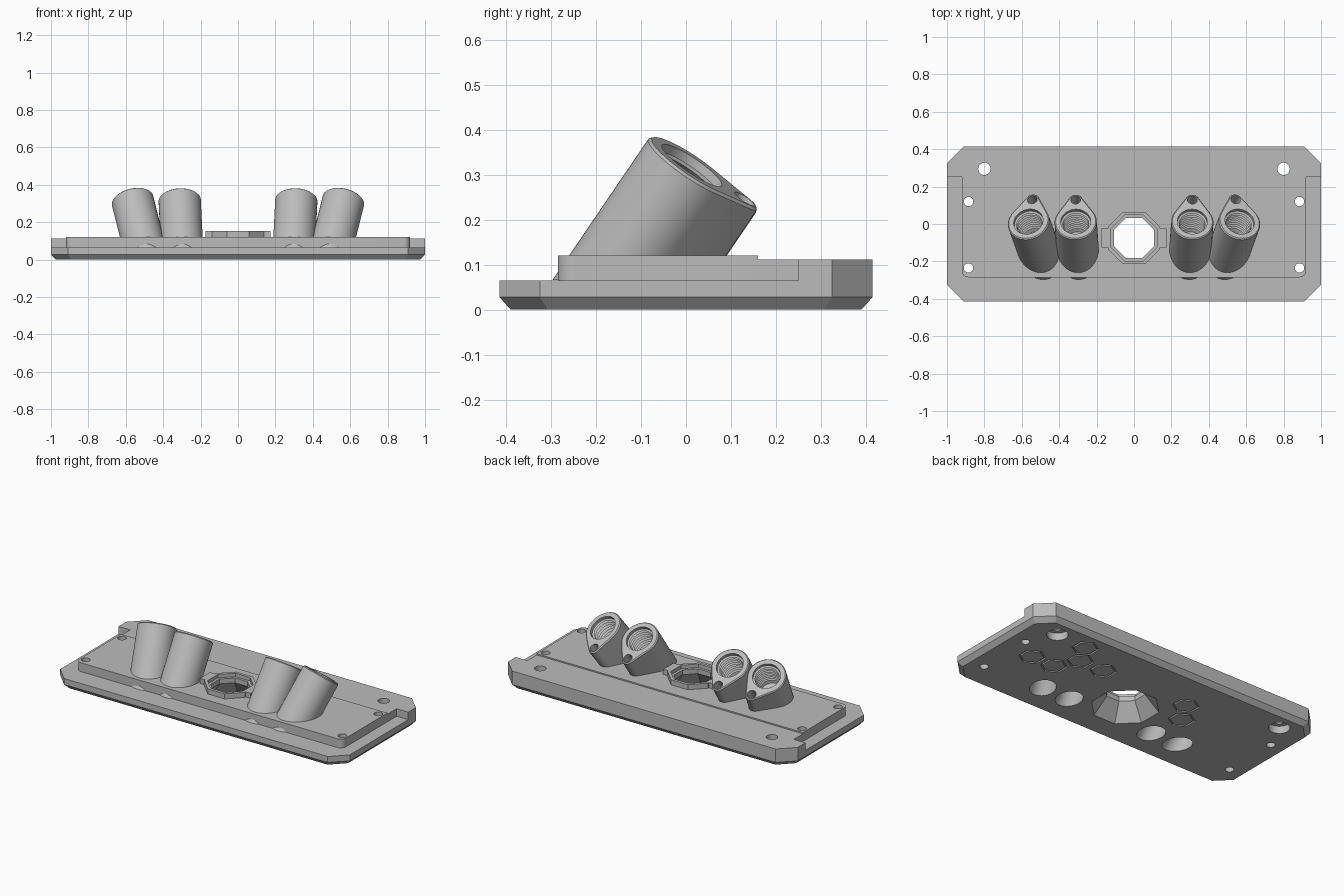
import bpy, bmesh, math
from math import pi, cos, sin
from mathutils import Vector

if "Cube" in bpy.data.objects:
    bpy.data.objects.remove(bpy.data.objects["Cube"], do_unlink=True)

grey = bpy.data.materials.new("matte_grey")
grey.use_nodes = True
grey.diffuse_color = (0.5, 0.5, 0.5, 1)
grey.node_tree.nodes["Principled BSDF"].inputs["Base Color"].default_value = grey.diffuse_color


def loft(name, rings, closed=False):
    """Skin a stack of equal rings, capped at both ends or closed on itself."""
    bm = bmesh.new()
    rows = [[bm.verts.new(p) for p in ring] for ring in rings]
    pairs = list(zip(rows, rows[1:]))
    if closed:
        pairs.append((rows[-1], rows[0]))
    else:
        bm.faces.new(rows[0])
        bm.faces.new(rows[-1])
    for a, b in pairs:
        for i in range(len(a)):
            j = (i + 1) % len(a)
            bm.faces.new((a[i], a[j], b[j], b[i]))
    bmesh.ops.recalc_face_normals(bm, faces=bm.faces)
    mesh = bpy.data.meshes.new(name)
    bm.to_mesh(mesh)
    bm.free()
    obj = bpy.data.objects.new(name, mesh)
    bpy.context.collection.objects.link(obj)
    mesh.materials.append(grey)
    return obj


def prism(name, outline, z0, z1):
    return loft(name, [[(x, y, z) for x, y in outline] for z in (z0, z1)])


def ngon(x, y, z, r, n, turn=0.0):
    return [(x + r * cos(turn + 2 * pi * i / n), y + r * sin(turn + 2 * pi * i / n), z)
            for i in range(n)]


def lathe(name, x, y, profile, n=32, turn=0.0):
    """Upright turned solid from (radius, height) pairs."""
    return loft(name, [ngon(x, y, z, r, n, turn) for r, z in profile])


def octagon(inset):
    x, y, c = 1 - inset, 0.415 - inset, 0.09 - inset * 0.3
    return [(x, c - y), (x, y - c), (x - c, y), (c - x, y),
            (-x, y - c), (-x, c - y), (c - x, -y), (x - c, -y)]


# Base plate with chamfered underside
base = loft("base_plate", [[(x, y, z) for x, y in octagon(i)]
                           for i, z in ((0.025, 0), (0, 0.028), (0, 0.065))])

# Raised deck with rounded front corners
corner = [(0.885 + 0.035 * sin(a), -0.25 - 0.035 * cos(a)) for a in (k * pi / 16 for k in range(9))]
deck = prism("raised_deck", corner + [(0.92, 0.16), (-0.92, 0.16)]
             + [(-x, y) for x, y in reversed(corner)], 0.065, 0.12)

# Rear step, wider behind the deck
half = [(0.92, 0.16), (0.92, 0.25), (1, 0.25), (1, 0.325), (0.91, 0.415)]
rear = prism("rear_step", half + [(-x, y) for x, y in reversed(half)], 0.065, 0.112)

# Collar around the central opening, with side tabs
EIGHTH = pi / 8
TO_CORNER = 1 / cos(EIGHTH)
CY = -0.075
collar = lathe("centre_collar", 0, CY, [(0.14 * TO_CORNER, 0.115), (0.14 * TO_CORNER, 0.152)], 8, EIGHTH)
tabs = [prism(f"collar_tab_{n}", [(s * 0.13, CY - 0.05), (s * 0.175, CY - 0.05),
                                  (s * 0.175, CY + 0.05), (s * 0.13, CY + 0.05)], 0.115, 0.152)
        for n, s in (("left", 1), ("right", -1))]

# Leaning sockets with teardrop section, and the cutters for their holes
R, r, D = 0.113, 0.037, 0.14
TANGENT = math.acos((R - r) / D)


def teardrop(inset):
    big = [TANGENT + (2 * pi - 2 * TANGENT) * i / 40 for i in range(41)]
    small = [-TANGENT + 2 * TANGENT * i / 14 for i in range(15)]
    return ([((R - inset) * cos(a), (R - inset) * sin(a)) for a in big]
            + [(D + (r - inset) * cos(a), (r - inset) * sin(a)) for a in small])


# Threaded bore: ridges above, narrow stem, wide pocket below
bore_profile = [(0.08, -0.02), (0.08, 0.02)]
for k in range(9):
    bore_profile += [(0.069, 0.025 + 0.018 * k), (0.08, 0.034 + 0.018 * k)]
bore_profile += [(0.069, 0.2), (0.03, 0.2), (0.03, 0.27), (0.072, 0.27), (0.072, 0.52)]

sockets, bores, screws = [], [], []
for side, s in (("left", 1), ("right", -1)):
    for place, x, lean, swing in (("outer", 0.565, 0.25, -0.16), ("inner", 0.312, 0.05, 0)):
        top = Vector((s * x, 0.013, 0.321))
        u = Vector((s * lean, 0.68, 1)).normalized()
        v = Vector((s * swing, 0.82, -0.57))
        v = (v - u * v.dot(u)).normalized()
        w = u.cross(v)

        def at(a, b, depth):
            return top + v * a + w * b - u * depth

        def turned(name, offset, profile, n):
            return loft(name, [[at(offset + q * cos(2 * pi * i / n), q * sin(2 * pi * i / n), d)
                                for i in range(n)] for q, d in profile])

        rings = [[at(a, b, 0) for a, b in teardrop(0.006)],
                 [at(a, b, 0.006) for a, b in teardrop(0)]]
        rings.append([p - u * ((p.z - 0.066) / u.z) for p in rings[1]])
        sockets.append(loft(f"{place}_socket_{side}", rings))
        bores.append(turned("bore_cutter", 0, bore_profile, 40))
        screws.append(turned("screw_cutter", D, [(0.026, -0.02), (0.026, 0.13)], 24))

# Cutters for the plate holes
pins = [lathe("pin_cutter", s * 0.885, y, [(0.025, -0.02), (0.025, 0.2)])
        for s in (1, -1) for y in (0.12, -0.235)]
mounts = [lathe("mount_cutter", s * 0.8, 0.295,
                [(0.06, -0.02), (0.06, 0.045), (0.033, 0.045), (0.033, 0.2)]) for s in (1, -1)]
opening = lathe("opening_cutter", 0, CY, [(a * TO_CORNER, z) for a, z in (
    (0.187, -0.01), (0.106, 0.1), (0.106, 0.13), (0.122, 0.13), (0.122, 0.2))], 8, EIGHTH)

# Hexagon grooves under the plate
hexes = []
for x, y in ((0.75, 0.02), (0.594, 0.02), (0.515, 0.153), (0.585, 0.28),
             (0.35, 0.153), (-0.25, 0.15), (-0.33, 0.017)):
    hexes.append(loft("groove_cutter", [ngon(x, y, z, q, 6, pi / 6) for q, z in (
        (0.077, -0.01), (0.077, 0.008), (0.066, 0.008), (0.066, -0.01))], closed=True))


def carve(obj, cutters):
    for c in cutters:
        mod = obj.modifiers.new("hole", 'BOOLEAN')
        mod.operation, mod.solver, mod.object = 'DIFFERENCE', 'EXACT', c
    graph = bpy.context.evaluated_depsgraph_get()
    mesh = bpy.data.meshes.new_from_object(obj.evaluated_get(graph))
    obj.modifiers.clear()
    obj.data = mesh
    mesh.materials.clear()
    mesh.materials.append(grey)


carve(base, pins + mounts + bores + hexes + [opening])
carve(deck, pins + bores + [opening])
carve(rear, mounts)
carve(collar, [opening])
for tab in tabs:
    carve(tab, [opening])
for socket in sockets:
    carve(socket, bores + screws)

for c in pins + mounts + bores + hexes + screws + [opening]:
    bpy.data.objects.remove(c, do_unlink=True)

# Smooth the round walls and keep the edges sharp
bpy.ops.object.select_all(action='DESELECT')
for obj in [base, deck, rear, collar] + tabs + sockets:
    obj.select_set(True)
    bpy.context.view_layer.objects.active = obj
bpy.ops.object.shade_smooth_by_angle(angle=math.radians(25))
